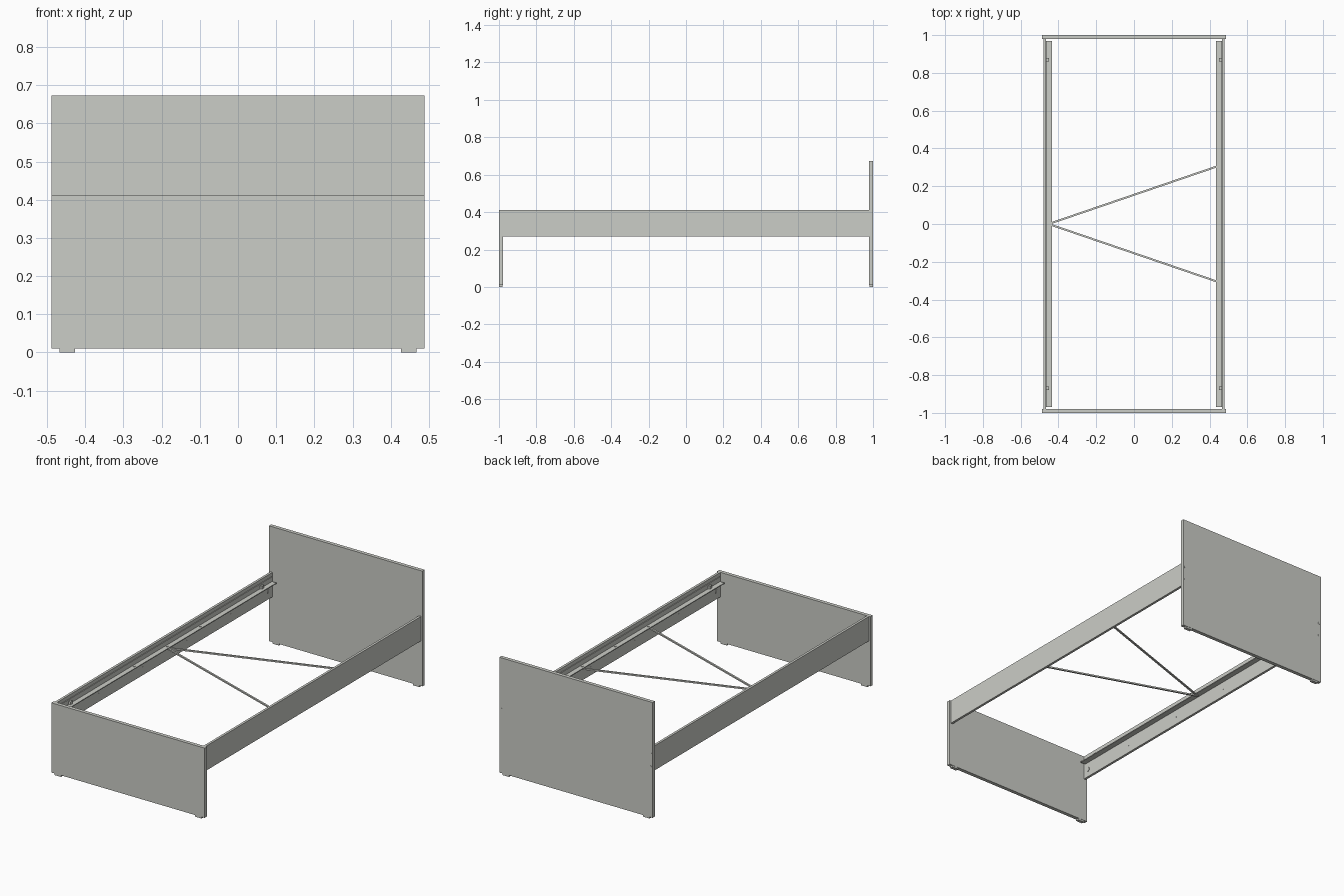
import bpy
from math import atan2, hypot, pi
from mathutils import Vector

old = bpy.data.objects.get("Cube")
if old:
    bpy.data.objects.remove(old)

grey = bpy.data.materials.new("warm light grey")
grey.use_nodes = True
COLOUR = (0.6, 0.61, 0.57, 1)
grey.diffuse_color = COLOUR
grey.node_tree.nodes["Principled BSDF"].inputs["Base Color"].default_value = COLOUR


def finish(name):
    ob = bpy.context.object
    ob.name = name
    ob.data.materials.append(grey)
    return ob


def box(name, x, y, z, turn=0):
    """Box from (min, max) ranges, optionally turned about z."""
    spans = [sorted(s) for s in (x, y, z)]
    bpy.ops.mesh.primitive_cube_add(size=1, location=[sum(s) / 2 for s in spans],
                                    rotation=(0, 0, turn))
    ob = finish(name)
    for v in ob.data.vertices:
        v.co = [c * (s[1] - s[0]) for c, s in zip(v.co, spans)]
    return ob


def disc(name, place, radius, depth, axis):
    """Short round fitting whose axis runs along x, y or z."""
    turn = {"x": (0, pi / 2, 0), "y": (pi / 2, 0, 0), "z": (0, 0, 0)}[axis]
    bpy.ops.mesh.primitive_cylinder_add(vertices=16, radius=radius, depth=depth,
                                        location=place, rotation=turn)
    bpy.ops.object.shade_smooth_by_angle()
    return finish(name)


# End panels
HALF = 0.488
box("headboard", (-HALF, HALF), (0.979, 1), (0.01, 0.673))
box("footboard", (-HALF, HALF), (-1, -0.979), (0.01, 0.411))

for side, s in (("left", 1), ("right", -1)):
    # Side rail with an angle-section ledge on its inner face
    box(side + "_rail", (s * 0.466, s * 0.48), (-0.979, 0.979), (0.27, 0.411))
    box(side + "_ledge", (s * 0.434, s * 0.466), (-0.97, 0.97), (0.358, 0.363))
    box(side + "_ledge_flange", (s * 0.462, s * 0.466), (-0.97, 0.97), (0.363, 0.39))

    # Mattress base stops and screws
    for y in (-0.87, 0.87):
        box(side + "_stop", (s * 0.45, s * 0.464), (y - 0.009, y + 0.009), (0.363, 0.38))
    for y in (-0.3, 0, 0.3):
        disc(side + "_ledge_screw", (s * 0.45, y, 0.364), 0.006, 0.004, "z")
    for y in (-0.6, -0.2, 0.2, 0.6):
        disc(side + "_rail_screw", (s * 0.4655, y, 0.315), 0.004, 0.003, "x")
    for y in (-0.945, 0.945):
        disc(side + "_rail_bolt", (s * 0.465, y, 0.315), 0.013, 0.004, "x")

    # Headboard bolts on the back
    for z in (0.3, 0.378):
        disc(side + "_headboard_bolt", (s * 0.476, 0.9995, z), 0.007, 0.003, "y")

    # Feet under both panels
    for end, y in (("head", 0.9895), ("foot", -0.9895)):
        box(f"{side}_{end}_foot", (s * 0.427, s * 0.468),
            (y - 0.009, y + 0.009), (0, 0.01))

# Diagonal tie bars spreading from the right ledge
start = Vector((-0.452, 0))
for name, y in (("back_tie_bar", 0.31), ("front_tie_bar", -0.31)):
    end = Vector((0.455, y))
    mid, way = (start + end) / 2, end - start
    half = hypot(*way) / 2
    box(name, (mid.x - half, mid.x + half), (mid.y - 0.005, mid.y + 0.005),
        (0.35, 0.358), atan2(way.y, way.x))
